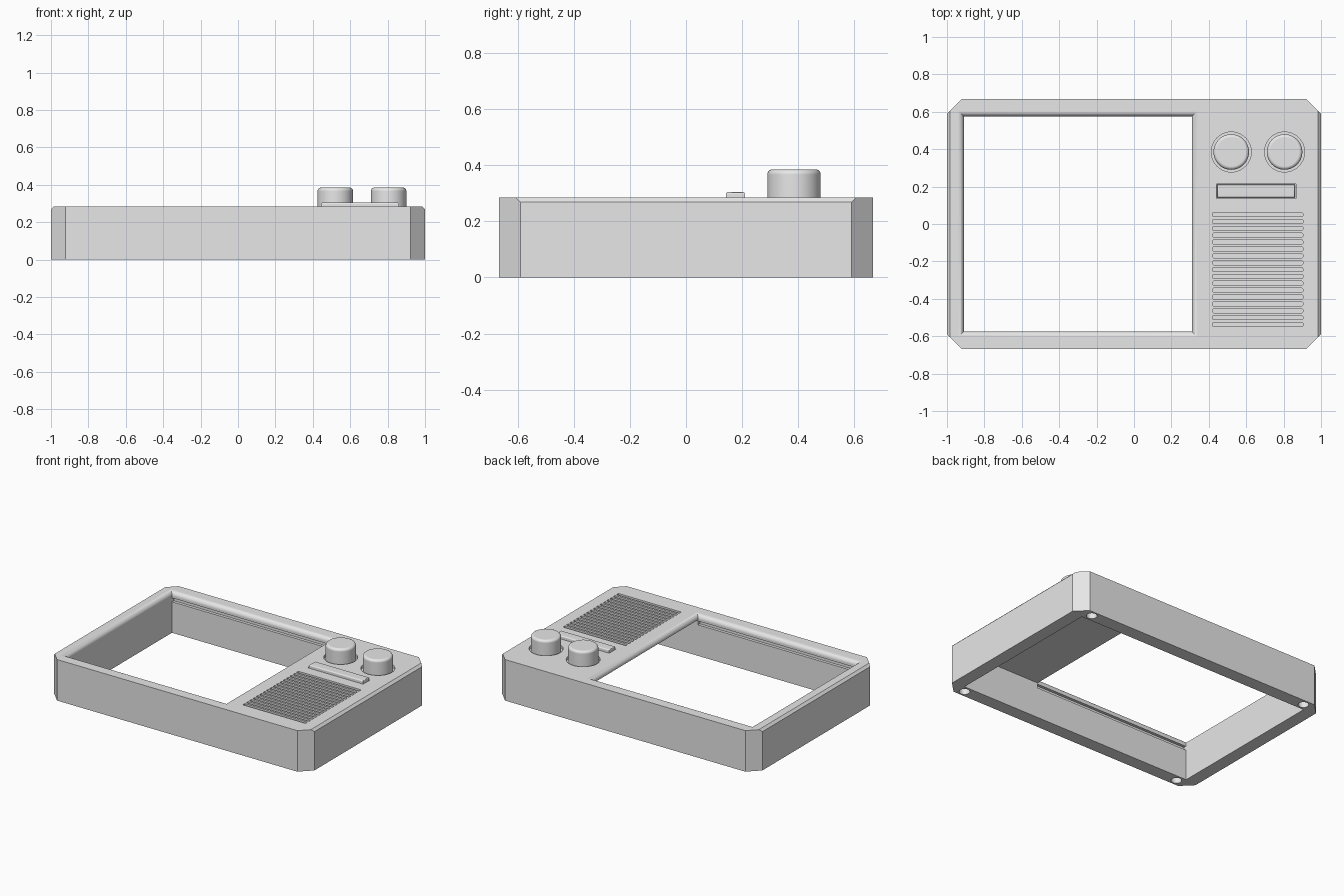
import bpy, bmesh, math
from mathutils import Matrix, Vector

if "Cube" in bpy.data.objects:
    bpy.data.objects.remove(bpy.data.objects["Cube"])

TOP = 0.285          # height of the housing
UNDER = 0.25         # underside of the control panel
LIP = 0.03           # rounding radius around the opening
WIN_X = (-0.91, 0.31)
WIN_Y = 0.575

grey = bpy.data.materials.new("light_grey")
grey.use_nodes = True
grey.diffuse_color = (0.8, 0.8, 0.8, 1)
grey.node_tree.nodes["Principled BSDF"].inputs["Base Color"].default_value = (0.8, 0.8, 0.8, 1)


def add_box(bm, x0, x1, y0, y1, z0, z1):
    size = Matrix.Diagonal((x1 - x0, y1 - y0, z1 - z0, 1))
    mid = Matrix.Translation(((x0 + x1) / 2, (y0 + y1) / 2, (z0 + z1) / 2))
    return bmesh.ops.create_cube(bm, size=1, matrix=mid @ size)["verts"]


def add_cylinder(bm, x, y, r, z0, z1, sides=48):
    bmesh.ops.create_cone(bm, cap_ends=True, segments=sides, radius1=r, radius2=r,
                          depth=z1 - z0, matrix=Matrix.Translation((x, y, (z0 + z1) / 2)))


def make(name, bm):
    bmesh.ops.recalc_face_normals(bm, faces=bm.faces)
    mesh = bpy.data.meshes.new(name)
    bm.to_mesh(mesh)
    bm.free()
    mesh.materials.append(grey)
    ob = bpy.data.objects.new(name, mesh)
    bpy.context.collection.objects.link(ob)
    return ob


def activate(ob):
    bpy.ops.object.select_all(action="DESELECT")
    ob.select_set(True)
    bpy.context.view_layer.objects.active = ob


def cut(ob, bm):
    cutter = make("cutter", bm)
    cutter.hide_render = True
    mod = ob.modifiers.new("cut", "BOOLEAN")
    mod.operation, mod.solver, mod.object = "DIFFERENCE", "EXACT", cutter
    activate(ob)
    bpy.ops.object.modifier_apply(modifier=mod.name)
    bpy.data.objects.remove(cutter)


def smooth(ob):
    activate(ob)
    bpy.ops.object.shade_smooth_by_angle(angle=math.radians(30))
    mod = ob.modifiers.new("weighted_normals", "WEIGHTED_NORMAL")
    mod.keep_sharp = True


def slice_off(bm, point, normal):
    geom = bm.verts[:] + bm.edges[:] + bm.faces[:]
    res = bmesh.ops.bisect_plane(bm, geom=geom, plane_co=point, plane_no=normal, clear_outer=True)
    edges = [e for e in res["geom_cut"] if isinstance(e, bmesh.types.BMEdge)]
    bmesh.ops.contextual_create(bm, geom=edges)


# Housing block with clipped corners and chamfered side edges
bm = bmesh.new()
add_box(bm, -1, 1, -0.667, 0.667, 0, TOP)
for sx in (-1, 1):
    for sy in (-1, 1):
        slice_off(bm, Vector((sx, sy * 0.59, 0)), Vector((sx, sy, 0)))
    slice_off(bm, Vector((sx, 0, TOP - 0.016)), Vector((sx, 0, 1)))
housing = make("housing", bm)

# Hollow below the control panel
bm = bmesh.new()
add_box(bm, 0, 0.91, -WIN_Y, WIN_Y, -0.1, UNDER)
cut(housing, bm)

# Screen opening with a rounded lip
bm = bmesh.new()
steps = 8
rings = [(0, -0.1)]
for i in range(steps + 1):
    a = math.pi / 2 * i / steps
    rings.append((LIP * (1 - math.cos(a)), TOP - LIP + LIP * math.sin(a)))
rings.append((LIP, TOP + 0.1))
loops = []
for off, z in rings:
    x0, x1, y = WIN_X[0] - off, WIN_X[1] + off, WIN_Y + off
    loops.append([bm.verts.new((px, py, z)) for px, py in ((x0, -y), (x1, -y), (x1, y), (x0, y))])
for low, high in zip(loops, loops[1:]):
    for k in range(4):
        n = (k + 1) % 4
        bm.faces.new((low[k], low[n], high[n], high[k]))
bm.faces.new(loops[0])
bm.faces.new(loops[-1])
cut(housing, bm)

# Retaining grooves in the long inner walls
bm = bmesh.new()
for s in (-1, 1):
    ya, yb = sorted((s * (WIN_Y - 0.02), s * (WIN_Y + 0.02)))
    add_box(bm, WIN_X[0] + 0.001, WIN_X[1], ya, yb, 0.215, 0.242)
cut(housing, bm)

# Speaker grille slots
bm = bmesh.new()
for i in range(17):
    y = 0.05 - i * 0.0367
    add_box(bm, 0.42, 0.903, y - 0.011, y + 0.011, TOP - 0.012, TOP + 0.05)
upright = [e for e in bm.edges if abs(e.verts[0].co.z - e.verts[1].co.z) > 0.01]
bmesh.ops.bevel(bm, geom=upright, offset=0.006, segments=2, profile=0.5, affect="EDGES")
cut(housing, bm)

# Recesses for the knobs and the slider plate
KNOBS = {"left_knob": 0.805, "right_knob": 0.52}
bm = bmesh.new()
for x in KNOBS.values():
    add_cylinder(bm, x, 0.385, 0.107, TOP - 0.02, TOP + 0.05)
add_box(bm, 0.44, 0.865, 0.137, 0.215, TOP - 0.012, TOP + 0.05)
cut(housing, bm)

# Screw holes in the underside
bm = bmesh.new()
for sx in (-1, 1):
    for sy in (-1, 1):
        add_cylinder(bm, sx * 0.87, sy * 0.622, 0.034, -0.05, 0.15, 32)
cut(housing, bm)
smooth(housing)

# Control knobs
for name, x in KNOBS.items():
    bm = bmesh.new()
    add_cylinder(bm, x, 0.385, 0.095, TOP - 0.02, 0.385)
    rim = [e for e in bm.edges if all(v.co.z > 0.38 for v in e.verts)]
    bmesh.ops.bevel(bm, geom=rim, offset=0.018, segments=5, profile=0.5, affect="EDGES")
    smooth(make(name, bm))

# Raised dial plate
bm = bmesh.new()
add_box(bm, 0.445, 0.86, 0.142, 0.21, TOP - 0.012, 0.305)
rim = [e for e in bm.edges if all(v.co.z > 0.3 for v in e.verts)]
bmesh.ops.bevel(bm, geom=rim, offset=0.008, segments=3, profile=0.5, affect="EDGES")
smooth(make("dial_plate", bm))
